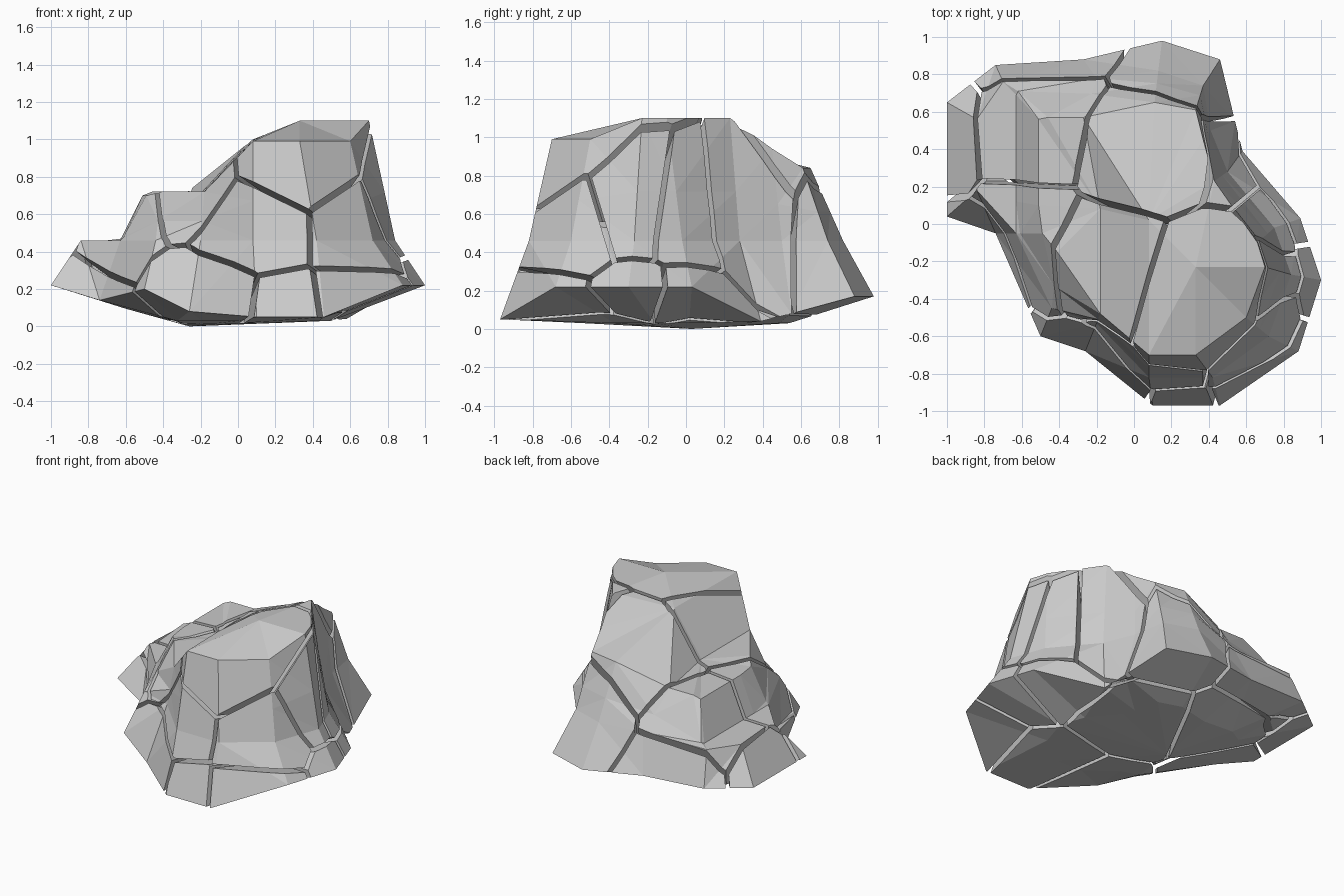
import bpy, bmesh
from mathutils import Vector

if "Cube" in bpy.data.objects:
    bpy.data.objects.remove(bpy.data.objects["Cube"])

# Horizontal outlines of the boulder, counter-clockwise, matching columns
rim = [(1, -.3, .22), (.89, .03, .22), (.58, .39, .04), (.54, .55, .08),
       (.46, .88, .17), (.15, .98, .17), (-.27, .88, .2), (-.74, .85, .22),
       (-1, .65, .22), (-1, .04, .22), (-.74, -.05, .14), (-.5, -.6, .2),
       (-.26, -.68, .08), (.1, -.97, .05), (.46, -.97, .05), (.88, -.68, .22)]
waist = [(.84, -.27), (.75, -.02), (.5, .28), (.41, .5), (.37, .74), (.13, .82),
         (-.2, .78), (-.7, .76), (-.84, .56), (-.84, .18), (-.63, -.05),
         (-.44, -.45), (-.2, -.53), (.08, -.82), (.42, -.82), (.72, -.6)]
crown = [(.7, -.23, 1.1), (.66, -.1, 1.1), (.43, .23, 1.1), (.37, .45, .94),
         (.33, .61, .84), (.11, .65, .84), (-.27, .57, .72), (-.46, .57, .72),
         (-.51, .56, .7), (-.51, .1, .7), (-.49, -.05, .7), (-.41, -.15, .72),
         (-.18, -.48, .72), (.08, -.7, .99), (.33, -.7, .99), (.6, -.5, .99)]
N = len(rim)
waist = [(x, y, .46) for x, y in waist]

# Ledge on the left side sits between waist and crown
ledge = [Vector(a).lerp(Vector(b), .4) for a, b in zip(waist, crown)]
ledge[7:11] = [Vector(p) for p in ((-.62, .71, .47), (-.63, .69, .46),
                                   (-.63, .12, .46), (-.61, -.05, .48))]
# Shallow underside ring
foot = [(x * .55 - .05, y * .55, max(.03, -.27 * (x * .55 + .2))) for x, y, z in rim]

# Solid boulder
bm = bmesh.new()
rings = [[bm.verts.new(p) for p in r] for r in (foot, rim, waist, ledge, crown)]
for a, b in zip(rings, rings[1:]):
    for i in range(N):
        j = (i + 1) % N
        bm.faces.new((a[i], a[j], b[j], b[i]))


def fan(ring, hub, start, end):
    for i in range(start, end):
        bm.faces.new((ring[i % N], ring[(i + 1) % N], hub))


under = bm.verts.new((-.26, .03, 0))
peak, saddle, shelf = (bm.verts.new(p) for p in
                       ((.33, -.23, 1.1), (.08, .02, 1.0), (-.18, .08, .72)))
top = rings[-1]
fan(rings[0], under, 0, N)
fan(top, peak, 13, 18)
fan(top, saddle, 2, 6)
fan(top, shelf, 6, 12)
for tri in ((peak, top[2], saddle), (saddle, top[6], shelf),
            (shelf, top[12], saddle), (top[12], top[13], saddle),
            (saddle, top[13], peak)):
    bm.faces.new(tri)
bmesh.ops.triangulate(bm, faces=bm.faces[:])
bmesh.ops.recalc_face_normals(bm, faces=bm.faces[:])


def make_object(bm, name):
    me = bpy.data.meshes.new(name)
    bm.to_mesh(me)
    bm.free()
    ob = bpy.data.objects.new(name, me)
    bpy.context.collection.objects.link(ob)
    return ob


boulder = make_object(bm, "boulder_solid")
boulder.hide_render = True

# Centres of the cracked chunks
seeds = [Vector(s) for s in (
    (.35, -.42, .85), (.15, -.45, .45), (-.15, -.25, .75), (-.52, -.06, .42),
    (-.5, .5, .45), (.08, .38, .68), (.76, -.6, .5), (.76, -.27, .6),
    (.7, -.03, .55), (.45, .27, .55), (.3, .85, .5), (-.5, .97, .25),
    (-1.15, .45, .3), (-.77, -.1, .08), (-.18, -.6, .02), (.25, -.57, -.05),
    (.8, -.7, .08), (.95, -.27, .1), (.9, .05, .1),
    (.1, .15, .03), (-.4, .4, .0))]
GAP = .014

# Cut each chunk from the boulder, leaving a narrow crack around it
for k, s in enumerate(seeds):
    bm = bmesh.new()
    bmesh.ops.create_cube(bm, size=5)
    for o in seeds:
        if o is s:
            continue
        n = (o - s).normalized()
        bmesh.ops.bisect_plane(bm, geom=bm.verts[:] + bm.edges[:] + bm.faces[:],
                               dist=1e-6, plane_co=(s + o) / 2 - n * GAP,
                               plane_no=n, clear_outer=True)
        hole = [e for e in bm.edges if e.is_boundary]
        if hole:
            bmesh.ops.holes_fill(bm, edges=hole, sides=0)
    bmesh.ops.recalc_face_normals(bm, faces=bm.faces[:])
    chunk = make_object(bm, f"rock_chunk_{k + 1}")
    mod = chunk.modifiers.new("cut", 'BOOLEAN')
    mod.operation, mod.solver, mod.object = 'INTERSECT', 'EXACT', boulder
    dg = bpy.context.evaluated_depsgraph_get()
    mesh = bpy.data.meshes.new_from_object(chunk.evaluated_get(dg))
    chunk.modifiers.clear()
    chunk.data = mesh
    if not mesh.polygons:
        bpy.data.objects.remove(chunk)

bpy.data.objects.remove(boulder)
